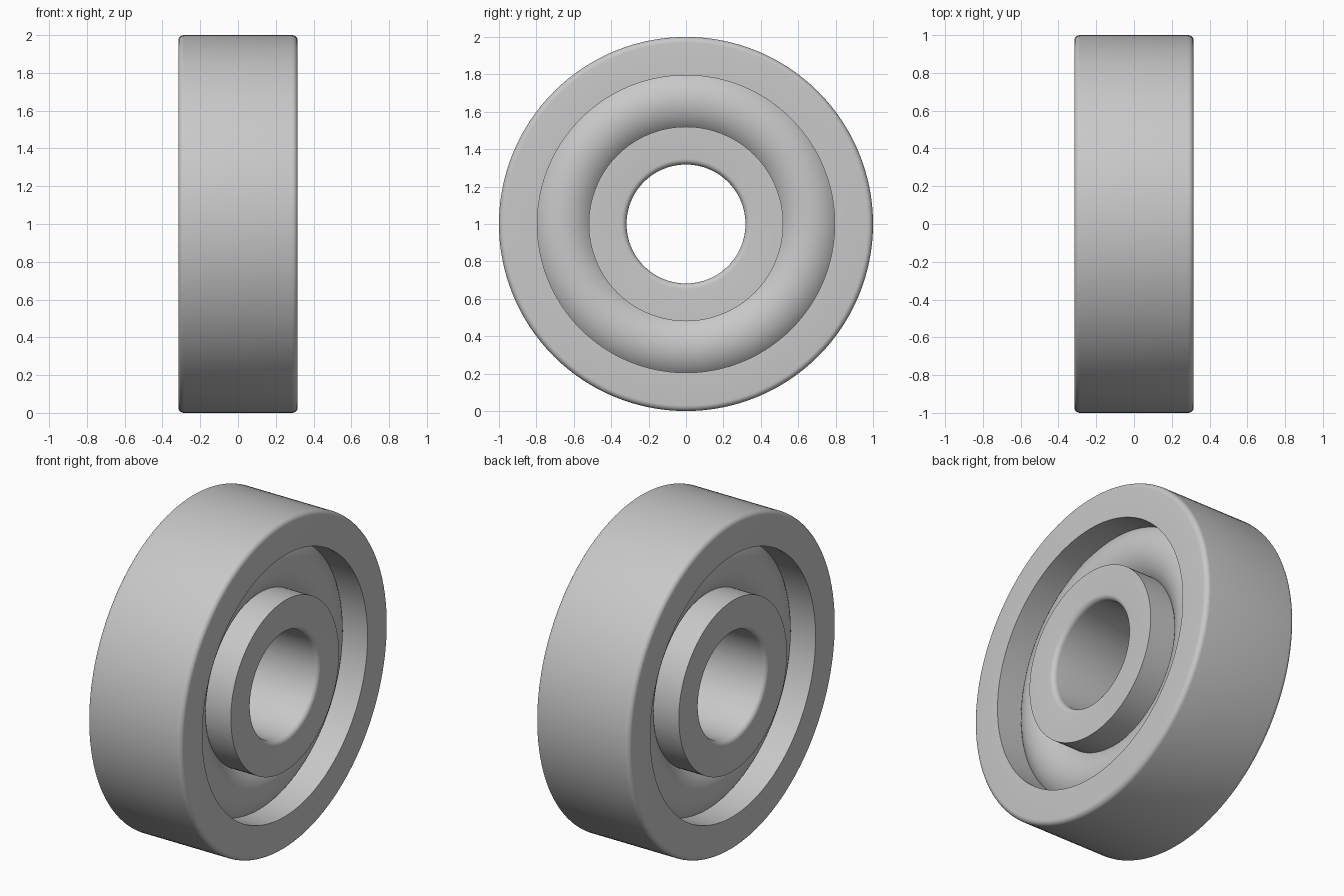
import bpy
import bmesh
from math import cos, sin, pi, radians
from mathutils import Matrix, Vector

if "Cube" in bpy.data.objects:
    bpy.data.objects.remove(bpy.data.objects["Cube"], do_unlink=True)

SEGMENTS = 128
HALF_WIDTH = 0.316
OUTER_R, OUTER_LIP_R = 1.0, 0.795
BORE_R, INNER_LIP_R = 0.318, 0.52
PITCH_R, TUBE_R = 0.659, 0.2
FILLET = 0.03

steel = bpy.data.materials.new("Grey steel")
steel.use_nodes = True
colour = (0.58, 0.58, 0.58, 1.0)
steel.diffuse_color = colour
steel.node_tree.nodes["Principled BSDF"].inputs["Base Color"].default_value = colour


def arc(x, r, radius, start, end, steps):
    """Points (x, r) along an arc, angles in degrees."""
    angles = [radians(start + (end - start) * i / steps) for i in range(steps + 1)]
    return [(x + radius * cos(a), r + radius * sin(a)) for a in angles]


def revolve(name, profile):
    """Spin a closed (x, r) profile around the x axis."""
    bm = bmesh.new()
    verts = [bm.verts.new((x, 0, r)) for x, r in profile]
    edges = [bm.edges.new((v, verts[i - 1])) for i, v in enumerate(verts)]
    bmesh.ops.spin(bm, geom=verts + edges, cent=Vector(), axis=(1, 0, 0),
                   angle=2 * pi, steps=SEGMENTS, use_merge=True)
    bmesh.ops.remove_doubles(bm, verts=bm.verts, dist=1e-5)
    bmesh.ops.recalc_face_normals(bm, faces=bm.faces)
    bm.transform(Matrix.Translation((0, 0, OUTER_R)))
    mesh = bpy.data.meshes.new(name)
    bm.to_mesh(mesh)
    bm.free()
    mesh.materials.append(steel)
    obj = bpy.data.objects.new(name, mesh)
    bpy.context.collection.objects.link(obj)
    bpy.ops.object.select_all(action="DESELECT")
    obj.select_set(True)
    bpy.context.view_layer.objects.active = obj
    bpy.ops.object.shade_smooth_by_angle(angle=radians(35))
    return obj


edge_x = HALF_WIDTH - FILLET

# Outer race: rounded on the outside, sharp at the inner lip
revolve("outer_race",
        [(-HALF_WIDTH, OUTER_LIP_R), (HALF_WIDTH, OUTER_LIP_R)]
        + arc(edge_x, OUTER_R - FILLET, FILLET, 0, 90, 6)
        + arc(-edge_x, OUTER_R - FILLET, FILLET, 90, 180, 6))

# Inner race: rounded at the bore, sharp at the outer lip
revolve("inner_race",
        [(HALF_WIDTH, INNER_LIP_R), (-HALF_WIDTH, INNER_LIP_R)]
        + arc(-edge_x, BORE_R + FILLET, FILLET, 180, 270, 6)
        + arc(edge_x, BORE_R + FILLET, FILLET, 270, 360, 6))

# Rolling ring bulging between the two races
revolve("rolling_ring", arc(0, PITCH_R, TUBE_R, 0, 360, 64)[:-1])
